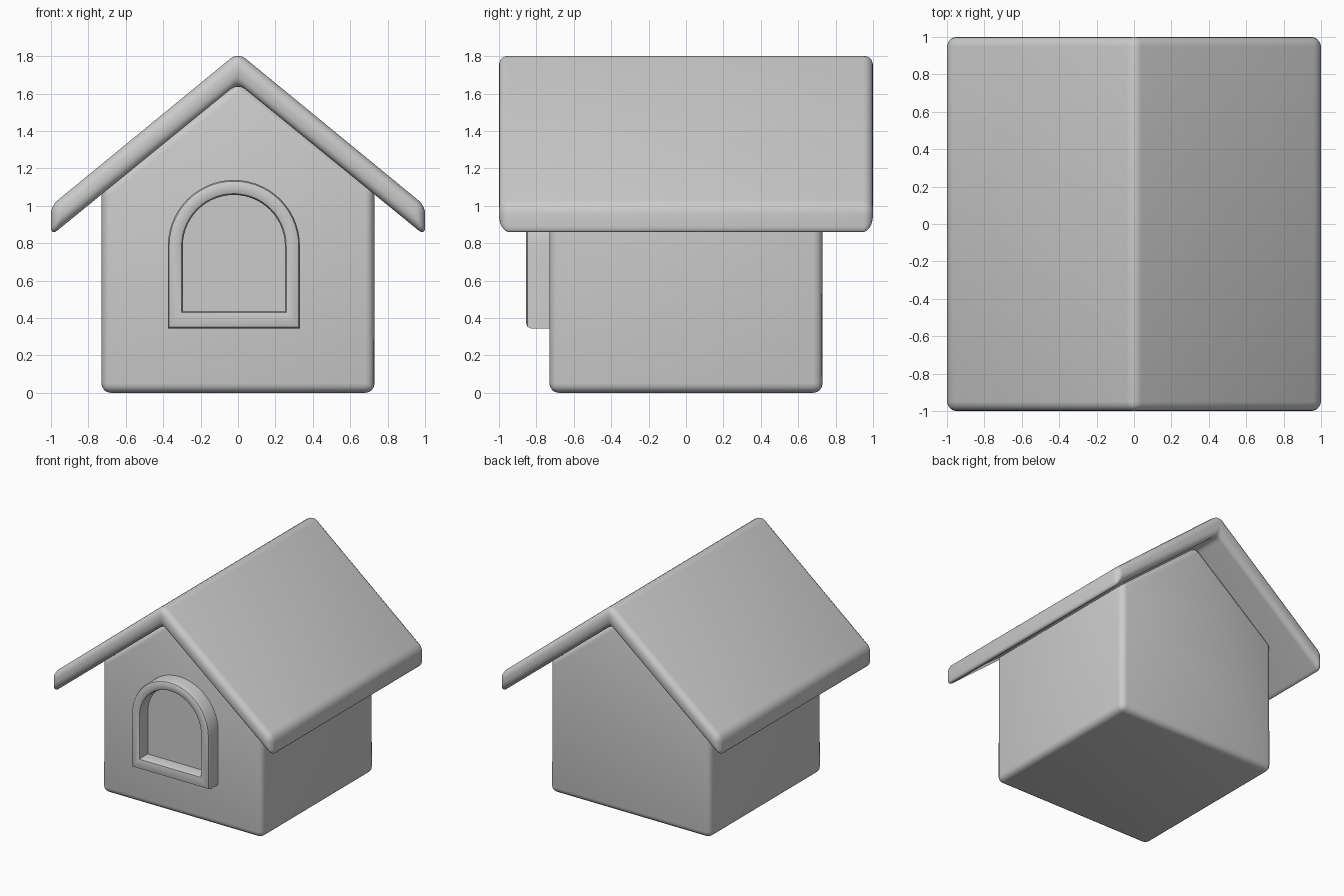
import bpy
import bmesh
from math import pi, cos, sin, radians

if "Cube" in bpy.data.objects:
    bpy.data.objects.remove(bpy.data.objects["Cube"])


def finish(name, bm, angle):
    bmesh.ops.recalc_face_normals(bm, faces=bm.faces)
    mesh = bpy.data.meshes.new(name)
    bm.to_mesh(mesh)
    bm.free()
    obj = bpy.data.objects.new(name, mesh)
    bpy.context.collection.objects.link(obj)
    bpy.ops.object.select_all(action='DESELECT')
    obj.select_set(True)
    bpy.context.view_layer.objects.active = obj
    bpy.ops.object.shade_smooth_by_angle(angle=radians(angle))
    return obj


def rounded_prism(name, profile, half_depth, radius):
    """Extrude an x-z profile along y and round every edge."""
    bm = bmesh.new()
    front = bm.faces.new([bm.verts.new((x, -half_depth, z)) for x, z in profile])
    back = bmesh.ops.extrude_face_region(bm, geom=[front], use_keep_orig=True)
    verts = [v for v in back['geom'] if isinstance(v, bmesh.types.BMVert)]
    bmesh.ops.translate(bm, verts=verts, vec=(0, 2 * half_depth, 0))
    bmesh.ops.recalc_face_normals(bm, faces=bm.faces)
    bmesh.ops.bevel(bm, geom=bm.edges[:], offset=radius, segments=4,
                    profile=0.5, affect='EDGES', clamp_overlap=True)
    return finish(name, bm, 60)


def mirrored(half):
    """Complete a right-hand profile whose first and last points may lie on x = 0."""
    return half + [(-x, z) for x, z in reversed(half) if x > 0]


# House body with gabled ends
rounded_prism("house_body", mirrored([(0.73, 0), (0.73, 1.085), (0, 1.665)]), 0.73, 0.05)

# Overhanging chevron roof
rounded_prism("roof", mirrored([(0, 1.655), (1, 0.84), (1, 1.0), (0, 1.82)]), 1.0, 0.05)

# Arched door frame: nested arch rings follow a rounded cross-section (inset, y)
section = [(0, -0.70), (0, -0.83), (0.007, -0.848), (0.025, -0.855),
           (0.055, -0.855), (0.073, -0.848), (0.08, -0.83), (0.08, -0.75)]
CX, SPRING, SILL, R, STEPS = -0.022, 0.785, 0.345, 0.353, 28


def arch(bm, inset, y):
    r = R - inset
    points = [(r * cos(pi * i / STEPS), SPRING + r * sin(pi * i / STEPS))
              for i in range(STEPS + 1)]
    points += [(-r, SILL + inset * 1.15), (r, SILL + inset * 1.15)]
    return [bm.verts.new((CX + x, y, z)) for x, z in points]


bm = bmesh.new()
rings = [arch(bm, t, y) for t, y in section]
for a, b in zip(rings, rings[1:]):
    for i in range(len(a)):
        j = (i + 1) % len(a)
        bm.faces.new((a[i], a[j], b[j], b[i]))
bm.faces.new(rings[0])
finish("door_frame", bm, 40)

# Flat door panel inside the frame
bm = bmesh.new()
panel = bm.faces.new(arch(bm, 0.075, -0.75))
back = bmesh.ops.extrude_face_region(bm, geom=[panel], use_keep_orig=True)
bmesh.ops.translate(bm, vec=(0, 0.05, 0),
                    verts=[v for v in back['geom'] if isinstance(v, bmesh.types.BMVert)])
finish("door_panel", bm, 40)
